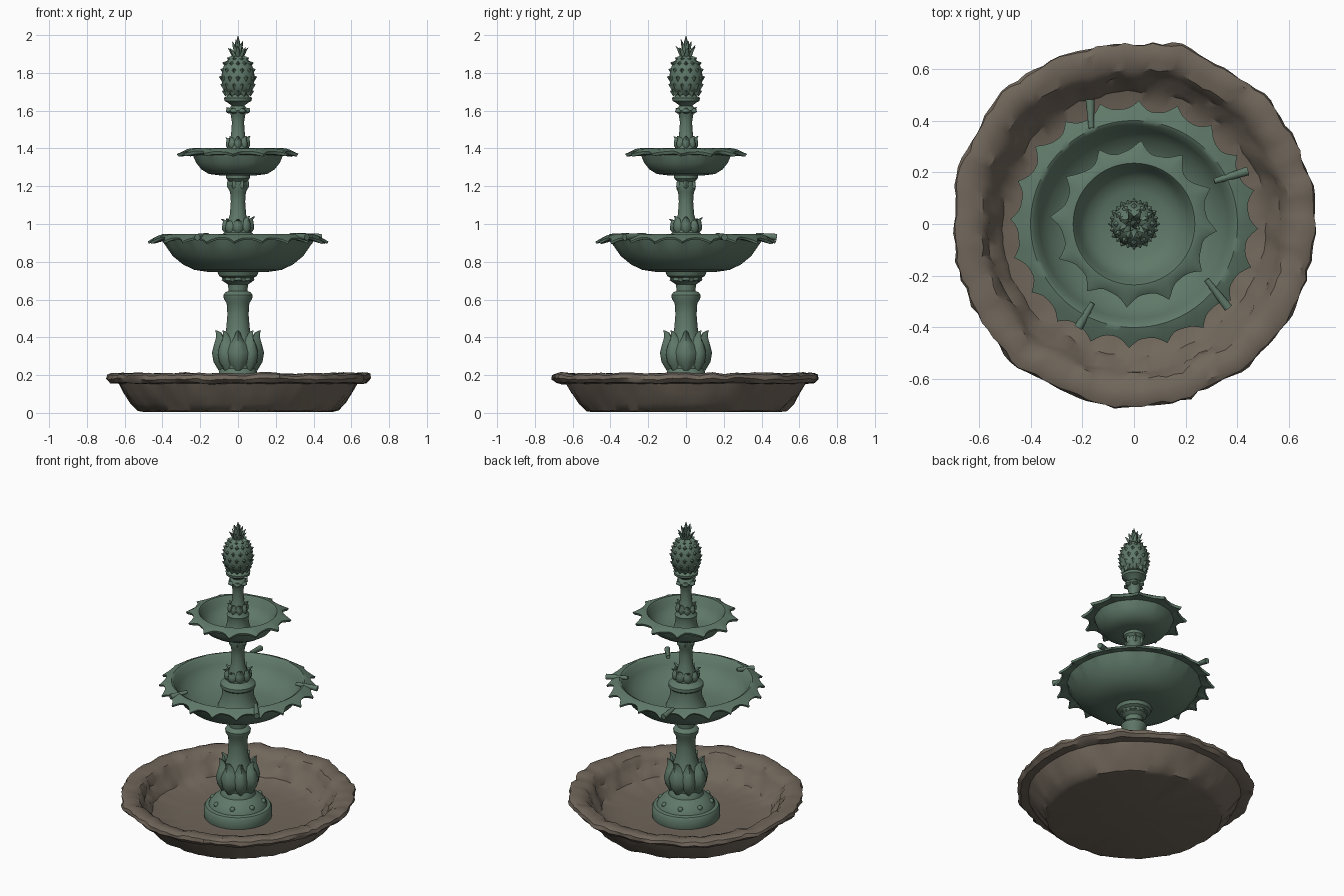
import bpy, bmesh, math, random
from mathutils import Vector, Matrix, noise

random.seed(4)
if "Cube" in bpy.data.objects:
    bpy.data.objects.remove(bpy.data.objects["Cube"], do_unlink=True)


def material(name, color):
    m = bpy.data.materials.new(name)
    m.use_nodes = True
    m.diffuse_color = color
    m.node_tree.nodes["Principled BSDF"].inputs["Base Color"].default_value = color
    return m


GREEN = material("weathered green", (0.115, 0.19, 0.14, 1))
BROWN = material("stone brown", (0.165, 0.135, 0.105, 1))


def finish(name, bm, mat, angle=40):
    bmesh.ops.recalc_face_normals(bm, faces=bm.faces)
    me = bpy.data.meshes.new(name)
    bm.to_mesh(me)
    bm.free()
    ob = bpy.data.objects.new(name, me)
    bpy.context.collection.objects.link(ob)
    me.materials.append(mat)
    bpy.ops.object.select_all(action="DESELECT")
    ob.select_set(True)
    bpy.context.view_layer.objects.active = ob
    bpy.ops.object.shade_smooth_by_angle(angle=math.radians(angle))
    return ob


def lathe(name, profile, mat, seg=48, shape=None, angle=40):
    """Revolve (radius, height, weight) points; shape(t, r, z, w) may bend each one."""
    bm = bmesh.new()
    rings = []
    for p in profile:
        r0, z0, w = (*p, 0)[:3]
        if r0 == 0:
            rings.append([bm.verts.new((0, 0, z0))] * seg)
            continue
        ring = []
        for i in range(seg):
            t = math.tau * i / seg
            r, z = shape(t, r0, z0, w) if shape else (r0, z0)
            ring.append(bm.verts.new((r * math.cos(t), r * math.sin(t), z)))
        rings.append(ring)
    for a, b in zip(rings, rings[1:]):
        for i in range(seg):
            j = (i + 1) % seg
            bm.faces.new(list(dict.fromkeys((a[i], a[j], b[j], b[i]))))
    return finish(name, bm, mat, angle)


def leaf_ring(name, path, count, start=0, thick=0.018, wobble=0):
    """Ring of ridged leaves following (radius, height, half width) points."""
    bm = bmesh.new()
    for k in range(count):
        turn = Matrix.Rotation(start + math.tau * k / count, 4, "Z")
        grow = 1 + random.uniform(-wobble, wobble)
        rows = []
        for r, z, w in path:
            z = path[0][1] + (z - path[0][1]) * grow
            d = min(thick, w)
            section = ((r - d, -w), (r + d * 0.5, -w * 0.55), (r + d, 0),
                       (r + d * 0.5, w * 0.55), (r - d, w), (r - d * 1.4, 0))
            rows.append([bm.verts.new(turn @ Vector((x, y, z))) for x, y in section])
        for a, b in zip(rows, rows[1:]):
            for i in range(6):
                j = (i + 1) % 6
                bm.faces.new((a[i], a[j], b[j], b[i]))
        bm.faces.new(rows[0])
        bm.faces.new(rows[-1])
    return finish(name, bm, GREEN, 50)


# Ground basin with a lumpy rock rim
def rocky(t, r, z, w):
    p = Vector((math.cos(t) * 5, math.sin(t) * 5, z * 9))
    n, fine = noise.noise(p), noise.noise(p * 2.7)
    return r + w * (0.02 * n + 0.015 * fine), z + w * 0.014 * noise.noise(p * 1.7 + Vector((7, 3, 1)))


lathe("ground_basin", [
    (0, 0.005), (0.50, 0.005), (0.53, 0.012, 0.5), (0.565, 0.05, 0.7), (0.605, 0.105, 0.7),
    (0.635, 0.155, 0.4), (0.685, 0.16, 0.8), (0.705, 0.18, 1), (0.70, 0.2, 1), (0.675, 0.21, 0.7),
    (0.635, 0.205, 0.9), (0.60, 0.195, 1), (0.575, 0.165, 1), (0.56, 0.135, 1), (0.53, 0.11, 0.8),
    (0.51, 0.08, 0.6), (0.46, 0.062, 0.3), (0.35, 0.05), (0, 0.05)], BROWN, 120, rocky, 35)


# Bowls with pointed, drooping scallops
def scallops(count, reach, droop, phase):
    def bend(t, r, z, w):
        tip = (1 - abs(math.sin(count * t / 2 + phase))) ** 1.4
        n = noise.noise(Vector((math.cos(t) * 4, math.sin(t) * 4, z)))
        return r + w * (reach * tip + 0.012 * n), z - w * (droop * tip + 0.006 * n)
    return bend


lathe("middle_bowl", [
    (0, 0.745), (0.15, 0.745), (0.23, 0.757), (0.29, 0.785), (0.345, 0.83), (0.38, 0.88),
    (0.397, 0.918, 0.2), (0.437, 0.917, 1), (0.443, 0.928, 1), (0.42, 0.94, 0.4), (0.40, 0.946),
    (0.385, 0.938), (0.365, 0.89), (0.33, 0.845), (0.275, 0.807), (0.2, 0.785), (0, 0.78)],
    GREEN, 160, scallops(20, 0.038, 0.022, 0.4), 45)

lathe("upper_bowl", [
    (0, 1.258), (0.1, 1.258), (0.155, 1.265), (0.195, 1.29), (0.222, 1.325), (0.235, 1.365, 0.1),
    (0.27, 1.37, 0.9), (0.275, 1.385, 1), (0.255, 1.4, 0.4), (0.235, 1.402), (0.226, 1.39),
    (0.212, 1.35), (0.18, 1.31), (0.13, 1.287), (0, 1.28)],
    GREEN, 144, scallops(12, 0.05, 0.015, 0.5), 45)

# Columns
lathe("lower_column", [
    (0, 0.04), (0.2, 0.04), (0.205, 0.06), (0.205, 0.11), (0.195, 0.125), (0.175, 0.13), (0.165, 0.155),
    (0.13, 0.185), (0.105, 0.2), (0.1, 0.22), (0.09, 0.235), (0.1, 0.28), (0.1, 0.33), (0.08, 0.39),
    (0.063, 0.44), (0.056, 0.52), (0.06, 0.58), (0.075, 0.605), (0.077, 0.625), (0.066, 0.64),
    (0.05, 0.645), (0.053, 0.68), (0.075, 0.695), (0.08, 0.715), (0.1, 0.725), (0.11, 0.75), (0, 0.755)], GREEN)

lathe("middle_column", [
    (0, 0.77), (0.125, 0.77), (0.11, 0.81), (0.095, 0.85), (0.095, 0.9), (0.105, 0.91), (0.105, 0.93),
    (0.085, 0.945), (0.07, 0.955), (0.06, 1.0), (0.043, 1.05), (0.038, 1.12), (0.042, 1.17),
    (0.05, 1.185), (0.047, 1.225), (0.062, 1.24), (0.063, 1.262), (0, 1.265)], GREEN, 40)

lathe("upper_column", [
    (0, 1.27), (0.085, 1.275), (0.07, 1.31), (0.062, 1.36), (0.068, 1.385), (0.055, 1.4), (0.05, 1.43),
    (0.037, 1.47), (0.032, 1.54), (0.04, 1.585), (0.05, 1.6), (0.045, 1.615), (0.034, 1.625),
    (0.05, 1.64), (0.072, 1.652), (0.074, 1.668), (0.055, 1.678), (0.05, 1.69), (0, 1.69)], GREEN, 40)

# Carved leaves around the columns
bulb = [(0.085, 0.225, 0.025), (0.112, 0.27, 0.05), (0.12, 0.32, 0.056), (0.108, 0.365, 0.042),
        (0.098, 0.4, 0.02), (0.105, 0.425, 0.012), (0.118, 0.437, 0.004)]
leaf_ring("lower_large_leaves", bulb, 4)
leaf_ring("lower_corner_leaves", [(r * 0.97, z, w * 0.85) for r, z, w in bulb], 4, math.pi / 4)


def small_leaves(name, radius, bottom, height, count, start=0):
    shape = ((0.75, 0, 0.2), (0.98, 0.3, 0.38), (0.95, 0.6, 0.34), (0.9, 0.85, 0.2), (1.12, 1, 0.06))
    path = [(r * radius, bottom + h * height, w * radius) for r, h, w in shape]
    leaf_ring(name, path, count, start, 0.01, 0.12)


small_leaves("middle_leaves", 0.077, 0.948, 0.085, 8)
small_leaves("upper_leaves", 0.056, 1.395, 0.065, 8)
small_leaves("middle_capital_leaves", 0.05, 1.18, 0.06, 6)
small_leaves("upper_capital_leaves", 0.056, 1.585, 0.03, 6)
small_leaves("lower_capital_leaves", 0.078, 0.69, 0.04, 8)

# Small bosses on the shoulder of the foot
bm = bmesh.new()
for k in range(8):
    a = math.tau * (k + 0.5) / 8
    place = Matrix.Translation((0.155 * math.cos(a), 0.155 * math.sin(a), 0.16))
    bmesh.ops.create_icosphere(bm, subdivisions=2, radius=0.016, matrix=place)
finish("foot_bosses", bm, GREEN)

# Spouts lying across the rim of the middle bowl
bm = bmesh.new()
for tail, tip in (((-0.165, 0.37), (-0.17, 0.48)), ((0.31, 0.165), (0.44, 0.205)),
                  ((0.28, -0.215), (0.365, -0.325)), ((-0.16, -0.305), (-0.215, -0.4))):
    a, b = Vector((*tail, 0.942)), Vector((*tip, 0.93))
    d = b - a
    place = Matrix.Translation((a + b) / 2) @ d.to_track_quat("Z", "Y").to_matrix().to_4x4()
    bmesh.ops.create_cone(bm, cap_ends=True, segments=10, radius1=0.011, radius2=0.018,
                          depth=d.length, matrix=place)
finish("rim_spouts", bm, GREEN)

# Pineapple finial with pointed scales
body = [(0.05, 1.685), (0.072, 1.70), (0.084, 1.735), (0.088, 1.775), (0.084, 1.815),
        (0.07, 1.85), (0.05, 1.875), (0.025, 1.89)]
lathe("finial_body", [(0, 1.68)] + body + [(0, 1.895)], GREEN, 32)
bm = bmesh.new()
for row, (r, z) in enumerate(body[1:-1]):
    count = 12 if r > 0.06 else 8
    for k in range(count):
        a = math.tau * (k + row % 2 / 2) / count
        out = Vector((math.cos(a), math.sin(a), 0.35)).normalized()
        place = (Matrix.Translation((r * math.cos(a), r * math.sin(a), z))
                 @ out.to_track_quat("Z", "Y").to_matrix().to_4x4())
        bmesh.ops.create_cone(bm, segments=4, radius1=0.023, radius2=0,
                              depth=0.028, matrix=place)
finish("finial_scales", bm, GREEN, 20)

# Crown of leaves on the finial
leaf_ring("crown_outer_leaves", [(0.02, 1.875, 0.012), (0.032, 1.90, 0.013), (0.042, 1.925, 0.009),
                                 (0.055, 1.94, 0.001)], 7, 0.2, 0.006, 0.15)
leaf_ring("crown_inner_leaves", [(0.012, 1.88, 0.012), (0.018, 1.92, 0.012), (0.024, 1.95, 0.007),
                                 (0.03, 1.968, 0.001)], 5, 0.5, 0.006, 0.1)
lathe("crown_tip", [(0, 1.88), (0.018, 1.885), (0.016, 1.93), (0.009, 1.97), (0, 2.0)], GREEN, 8)
